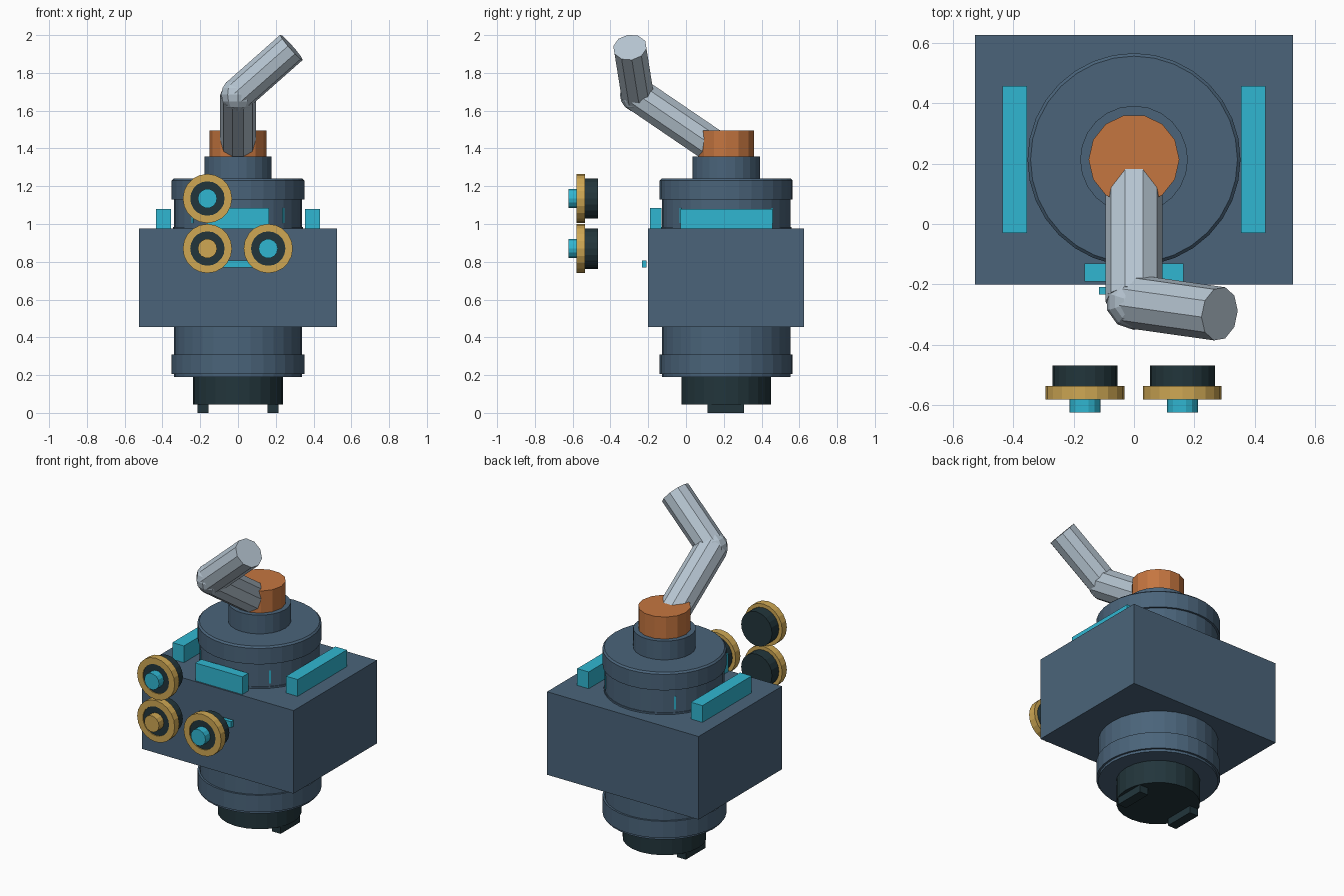
import bpy, bmesh, math
from mathutils import Vector, Matrix

cube = bpy.data.objects.get("Cube")
if cube:
    bpy.data.objects.remove(cube, do_unlink=True)


def material(name, rgb):
    m = bpy.data.materials.new(name)
    m.use_nodes = True
    m.diffuse_color = (*rgb, 1)
    m.node_tree.nodes["Principled BSDF"].inputs["Base Color"].default_value = (*rgb, 1)
    return m


steel = material("slate_blue", (0.069, 0.127, 0.195))
cyan = material("bright_cyan", (0.03, 0.47, 0.64))
copper = material("copper_orange", (0.56, 0.18, 0.051))
brass = material("brass", (0.62, 0.39, 0.088))
dark = material("dark_teal", (0.016, 0.036, 0.044))
silver = material("pale_silver", (0.47, 0.56, 0.64))

AXIS_Y = 0.213  # the vertical housing sits behind the centre


def finish(name, bm, mat):
    mesh = bpy.data.meshes.new(name)
    bmesh.ops.recalc_face_normals(bm, faces=bm.faces)
    bm.to_mesh(mesh)
    bm.free()
    mesh.materials.append(mat)
    ob = bpy.data.objects.new(name, mesh)
    bpy.context.collection.objects.link(ob)
    return ob


def box(name, lo, hi, mat, turn=0):
    lo, hi = Vector(lo), Vector(hi)
    bm = bmesh.new()
    bmesh.ops.create_cube(bm, size=1)
    bmesh.ops.scale(bm, vec=hi - lo, verts=bm.verts)
    bmesh.ops.rotate(bm, matrix=Matrix.Rotation(turn, 3, 'Z'), verts=bm.verts)
    bmesh.ops.translate(bm, vec=(lo + hi) / 2, verts=bm.verts)
    return finish(name, bm, mat)


def lathe(name, profile, sides, mat, place, closed=False):
    """Turn a (radius, height) profile about z, then move it by a matrix."""
    bm = bmesh.new()
    rings = [[bm.verts.new((r * math.cos(math.tau * i / sides),
                            r * math.sin(math.tau * i / sides), h))
              for i in range(sides)] for r, h in profile]
    pairs = list(zip(rings, rings[1:]))
    if closed:
        pairs.append((rings[-1], rings[0]))
    else:
        bm.faces.new(rings[0])
        bm.faces.new(rings[-1])
    for a, b in pairs:
        for i in range(sides):
            j = (i + 1) % sides
            bm.faces.new((a[i], a[j], b[j], b[i]))
    bm.transform(place)
    return finish(name, bm, mat)


def upright(name, profile, sides, mat):
    return lathe(name, profile, sides, mat, Matrix.Translation((0, AXIS_Y, 0)))


def rod(name, start, end, radius, sides, mat):
    start, end = Vector(start), Vector(end)
    z = (end - start).normalized()
    x = Vector((1, 0, 0))
    x = (x - z * x.dot(z)).normalized()
    y = z.cross(x)
    place = Matrix.Translation(start) @ Matrix((x, y, z)).transposed().to_4x4()
    return lathe(name, [(radius, 0), (radius, (end - start).length)], sides, mat, place)


# Main block and stepped round housing
box("body_block", (-0.525, -0.2, 0.455), (0.525, 0.625, 0.975), steel)
upright("lower_housing", [(0.34, 0.19), (0.34, 0.205), (0.352, 0.205), (0.352, 0.31),
                          (0.34, 0.31), (0.34, 0.46)], 32, steel)
upright("upper_housing", [(0.345, 0.97), (0.345, 0.985), (0.34, 0.985), (0.34, 1.13),
                          (0.352, 1.13), (0.352, 1.23), (0.342, 1.24)], 32, steel)
upright("neck", [(0.178, 1.235), (0.178, 1.357)], 24, steel)
upright("copper_cap", [(0.15, 1.355), (0.15, 1.495)], 14, copper)
upright("base_plug", [(0.238, 0.045), (0.238, 0.195)], 24, dark)

# Paired feet, side light bars
for side, s in (("left", 1), ("right", -1)):
    x = s * 0.185
    box(side + "_foot", (x - 0.03, 0.115, 0), (x + 0.03, 0.308, 0.05), dark)
    x = s * 0.394
    box(side + "_light_bar", (x - 0.04, -0.03, 0.972), (x + 0.04, 0.457, 1.08), cyan)

# Front light bar and small label strip
box("front_light_bar", (-0.163, -0.19, 0.972), (0.163, -0.13, 1.086), cyan)
box("front_strip", (-0.115, -0.233, 0.77), (0.115, -0.208, 0.808), cyan)

# Thin markers round the upper housing
for i in range(4):
    a = math.pi / 4 + i * math.pi / 2
    c = Vector((0.337 * math.cos(a), AXIS_Y + 0.337 * math.sin(a), 1.045))
    half = Vector((0.006, 0.006, 0.04))
    box(f"housing_marker_{i + 1}", c - half, c + half, cyan, a)

# Bent outlet pipe
elbow = Vector((0, -0.257, 1.685))
rod("pipe_lower", (0, 0.15, 1.408), elbow, 0.094, 10, silver)
rod("pipe_upper", elbow, (0.283, -0.297, 1.935), 0.09, 10, silver)
bm = bmesh.new()
bmesh.ops.create_uvsphere(bm, u_segments=10, v_segments=8, radius=0.093)
bmesh.ops.translate(bm, vec=elbow, verts=bm.verts)
finish("pipe_elbow", bm, silver)

# Three front dials: dark barrel, brass rim and centre knob
for name, x, z, knob in (("upper_right", -0.162, 1.135, cyan),
                         ("lower_right", -0.162, 0.87, brass),
                         ("lower_left", 0.16, 0.87, cyan)):
    place = Matrix.Translation((x, 0, z)) @ Matrix.Rotation(math.pi / 2, 4, 'X')
    lathe(name + "_dial_barrel", [(0.107, 0.467), (0.107, 0.537), (0.092, 0.537),
                                  (0.092, 0.575)], 20, dark, place)
    lathe(name + "_dial_rim", [(0.091, 0.535), (0.13, 0.535), (0.13, 0.581),
                               (0.091, 0.581)], 20, brass, place, closed=True)
    lathe(name + "_dial_knob", [(0.051, 0.57), (0.051, 0.623)], 14, knob, place)
